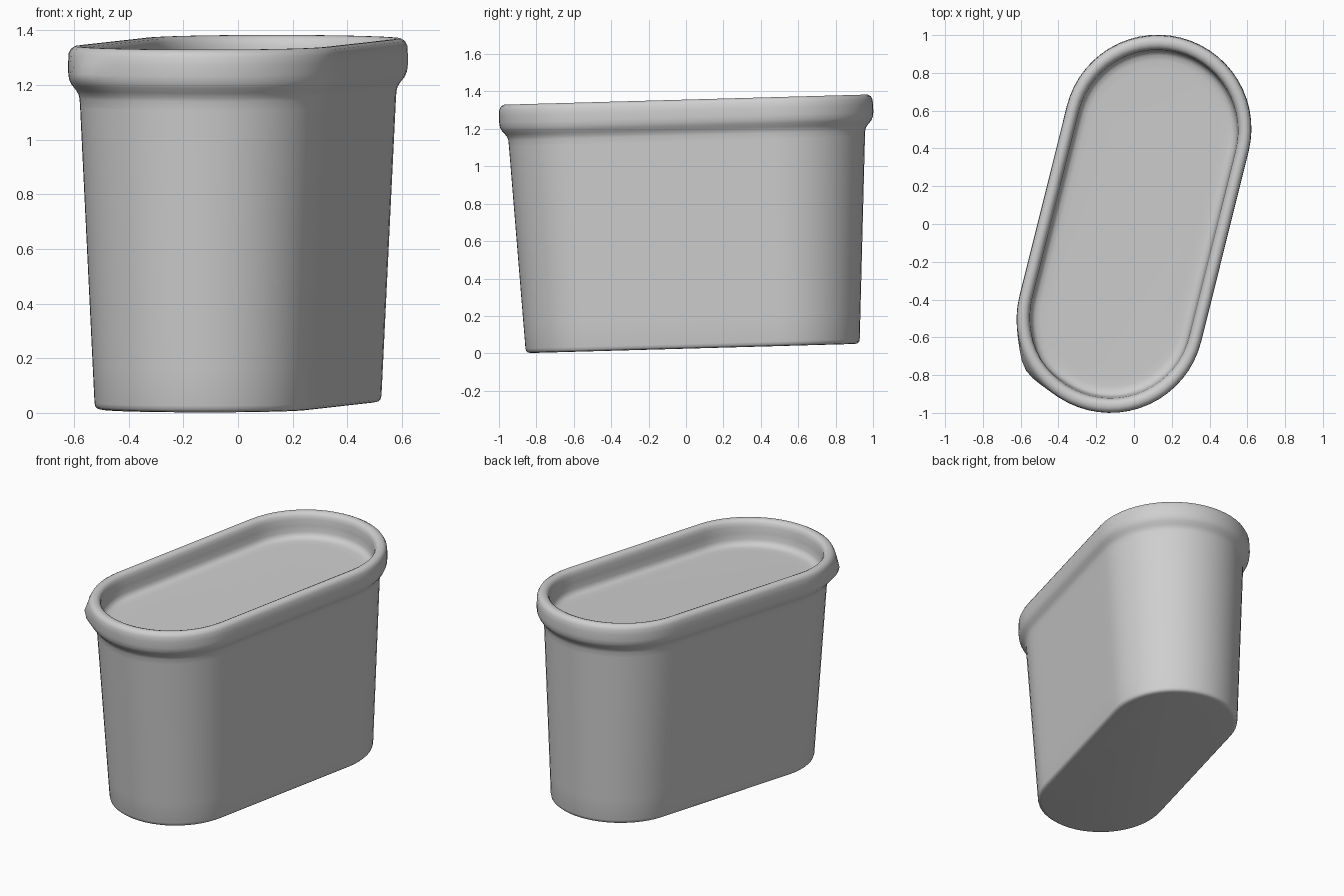
import bpy
import bmesh
import math
from mathutils import Matrix, Vector

cube = bpy.data.objects.get("Cube")
if cube:
    bpy.data.objects.remove(cube, do_unlink=True)

# One plain grey for the whole container
GREY = (0.62, 0.62, 0.62, 1.0)
grey = bpy.data.materials.new("plain grey")
grey.use_nodes = True
grey.diffuse_color = GREY
grey.node_tree.nodes["Principled BSDF"].inputs["Base Color"].default_value = GREY

RADIUS, HALF_STRAIGHT = 0.496, 0.52   # oval footprint at the rim
TURN = math.radians(-14)              # long axis leans toward +x at the back
TILT = math.radians(1.6)              # the container leans forward slightly
PLACE = (Matrix.Translation((0, 0.036, 0.026))
         @ Matrix.Rotation(TILT, 4, 'X') @ Matrix.Rotation(TURN, 4, 'Z'))


def oval(inset, z, cap=28, side=12):
    """Ring of points round a straight-sided oval, shrunk by inset."""
    r, h = RADIUS - inset, HALF_STRAIGHT - 0.15 * inset
    pts = []
    for sign in (1, -1):
        for i in range(cap + 1):
            a = math.pi * i / cap
            pts.append(Vector((sign * r * math.cos(a), sign * (h + r * math.sin(a)), z)))
        for i in range(1, side):
            pts.append(Vector((-sign * r, sign * h * (1 - 2 * i / side), z)))
    return pts


def loft(name, profile, cap_start=False, cap_end=False, shape=None):
    """Skin a list of (inset, height) rings, then place and smooth the part."""
    bm = bmesh.new()
    rings = [[bm.verts.new(p) for p in oval(*row)] for row in profile]
    for low, high in zip(rings, rings[1:]):
        n = len(low)
        for i in range(n):
            j = (i + 1) % n
            bm.faces.new((low[i], low[j], high[j], high[i]))
    if cap_start:
        bm.faces.new(rings[0][::-1])
    if cap_end:
        bm.faces.new(rings[-1])
    bm.transform(PLACE)
    if shape:
        shape(bm)
    mesh = bpy.data.meshes.new(name)
    bm.to_mesh(mesh)
    bm.free()
    mesh.materials.append(grey)
    obj = bpy.data.objects.new(name, mesh)
    bpy.context.collection.objects.link(obj)
    bpy.ops.object.select_all(action='DESELECT')
    obj.select_set(True)
    bpy.context.view_layer.objects.active = obj
    bpy.ops.object.shade_smooth_by_angle(angle=math.radians(40))


def rim_lump(bm):
    """Push out a small swelling on the front corner of the rim."""
    spot = Vector((-0.58, -0.77, 1.23))
    away = Vector((-0.8, -0.6, 0))
    for v in bm.verts:
        d = v.co - spot
        v.co += away * 0.03 * math.exp(-(d.x ** 2 + d.y ** 2) / 0.014 - d.z ** 2 / 0.003)


# Tapered tub with a rounded bottom edge
tub_profile = [(0.118, 0.0), (0.104, 0.003), (0.096, 0.011), (0.093, 0.025)]
tub_profile += [(0.093 - 0.051 * t / 8, 0.025 + 1.085 * t / 8) for t in range(1, 9)]
loft("tub", tub_profile, cap_start=True)

# Lid: lower lip, outer band, rounded top, steep inner wall and sunken panel
lid_profile = [
    (0.042, 1.11), (0.040, 1.14), (0.036, 1.155), (0.026, 1.172), (0.012, 1.19),
    (0.003, 1.21), (0.0, 1.235), (0.0, 1.275), (0.002, 1.305), (0.010, 1.322),
    (0.024, 1.331), (0.040, 1.331), (0.054, 1.325), (0.063, 1.312),
    (0.068, 1.29), (0.071, 1.25), (0.074, 1.21), (0.081, 1.19),
    (0.096, 1.178), (0.12, 1.174), (0.16, 1.173),
]
loft("lid", lid_profile, cap_end=True, shape=rim_lump)
